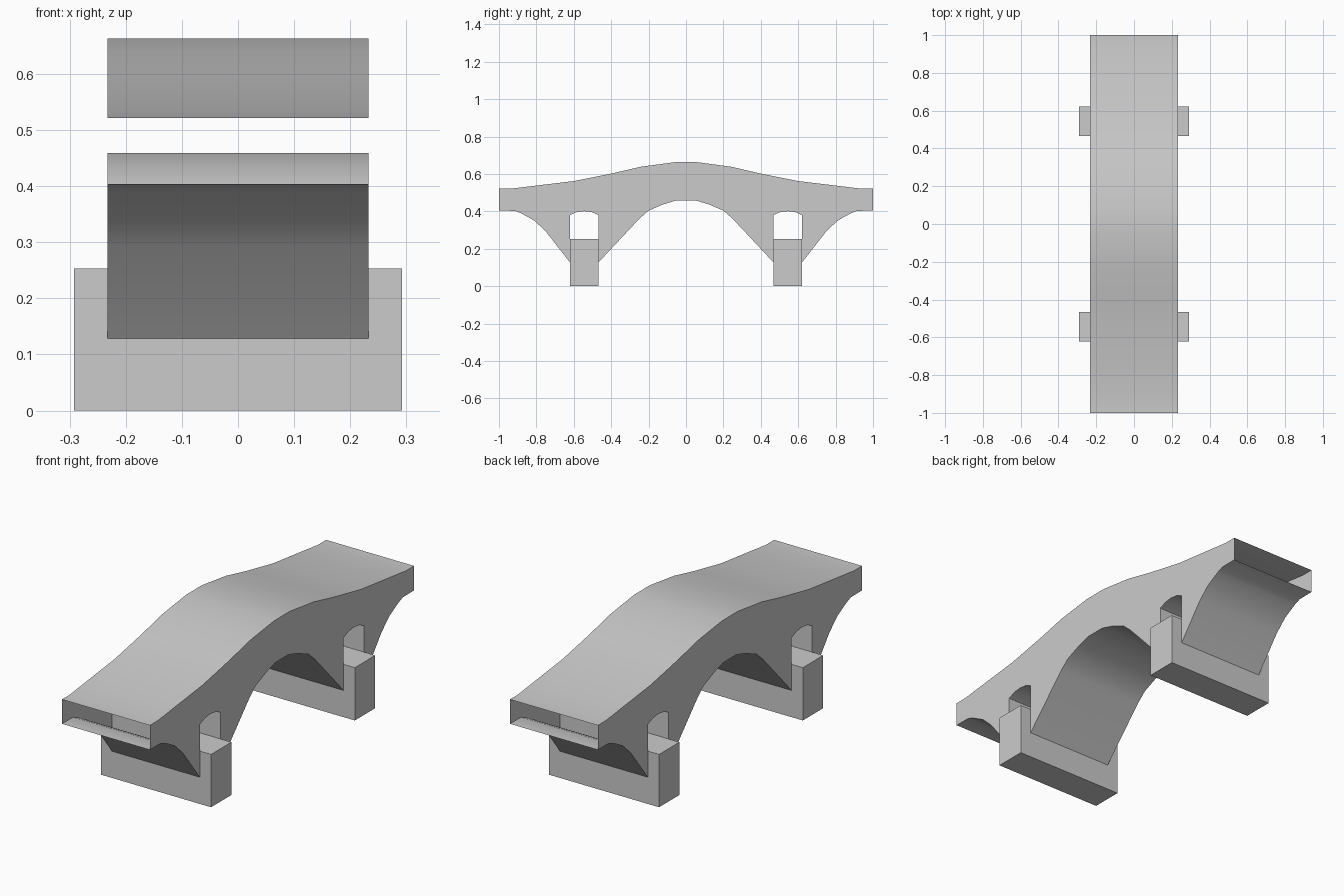
import bpy, bmesh, math

if "Cube" in bpy.data.objects:
    bpy.data.objects.remove(bpy.data.objects["Cube"])

HALF_W = 0.233                 # half width of the deck
PIER_IN, PIER_OUT = 0.467, 0.621

# Half profiles (y, z), mirrored about y = 0
top = [(0.06, 0.663), (0.24, 0.639), (0.40, 0.602), (0.60, 0.562),
       (0.80, 0.538), (0.94, 0.521), (1.0, 0.521)]
under = [(1.0, 0.404), (0.915, 0.403), (0.88, 0.389), (0.81, 0.350), (0.75, 0.293),
         (PIER_OUT, 0.128),
         # arched passage over the pier
         (PIER_OUT, 0.380), (0.585, 0.396), (0.544, 0.401), (0.503, 0.396),
         (PIER_IN, 0.380), (PIER_IN, 0.128),
         # main arch
         (0.25, 0.360), (0.20, 0.404), (0.12, 0.438), (0.05, 0.459)]


def finish(bm, name):
    bmesh.ops.recalc_face_normals(bm, faces=bm.faces[:])
    mesh = bpy.data.meshes.new(name)
    bm.to_mesh(mesh)
    bm.free()
    obj = bpy.data.objects.new(name, mesh)
    bpy.context.collection.objects.link(obj)
    return obj


# Bridge shell: closed side walls, roof and arches, with open ends
half = top + under
ring = half + [(-y, z) for y, z in reversed(half)]
bm = bmesh.new()
left = [bm.verts.new((-HALF_W, y, z)) for y, z in ring]
right = [bm.verts.new((HALF_W, y, z)) for y, z in ring]
bm.faces.new(left)
bm.faces.new(right[::-1])
for i in range(len(ring)):
    j = (i + 1) % len(ring)
    bm.faces.new((left[i], right[i], right[j], left[j]))
bmesh.ops.recalc_face_normals(bm, faces=bm.faces[:])
ends = [f for f in bm.faces if all(abs(v.co.y) > 0.999 for v in f.verts)]
bmesh.ops.delete(bm, geom=ends, context='FACES')
mesh = bpy.data.meshes.new("bridge_shell")
bm.to_mesh(mesh)
bm.free()
shell = bpy.data.objects.new("bridge_shell", mesh)
bpy.context.collection.objects.link(shell)
bpy.context.view_layer.objects.active = shell
shell.select_set(True)
bpy.ops.object.shade_smooth_by_angle(angle=math.radians(30))
shell.select_set(False)

# Pier blocks under each passage
for side, name in ((-1, "front_pier"), (1, "back_pier")):
    bm = bmesh.new()
    bmesh.ops.create_cube(bm, size=1)
    bmesh.ops.scale(bm, vec=(0.584, PIER_OUT - PIER_IN, 0.253), verts=bm.verts)
    bmesh.ops.translate(bm, vec=(0, side * (PIER_IN + PIER_OUT) / 2, 0.1265), verts=bm.verts)
    finish(bm, name)
